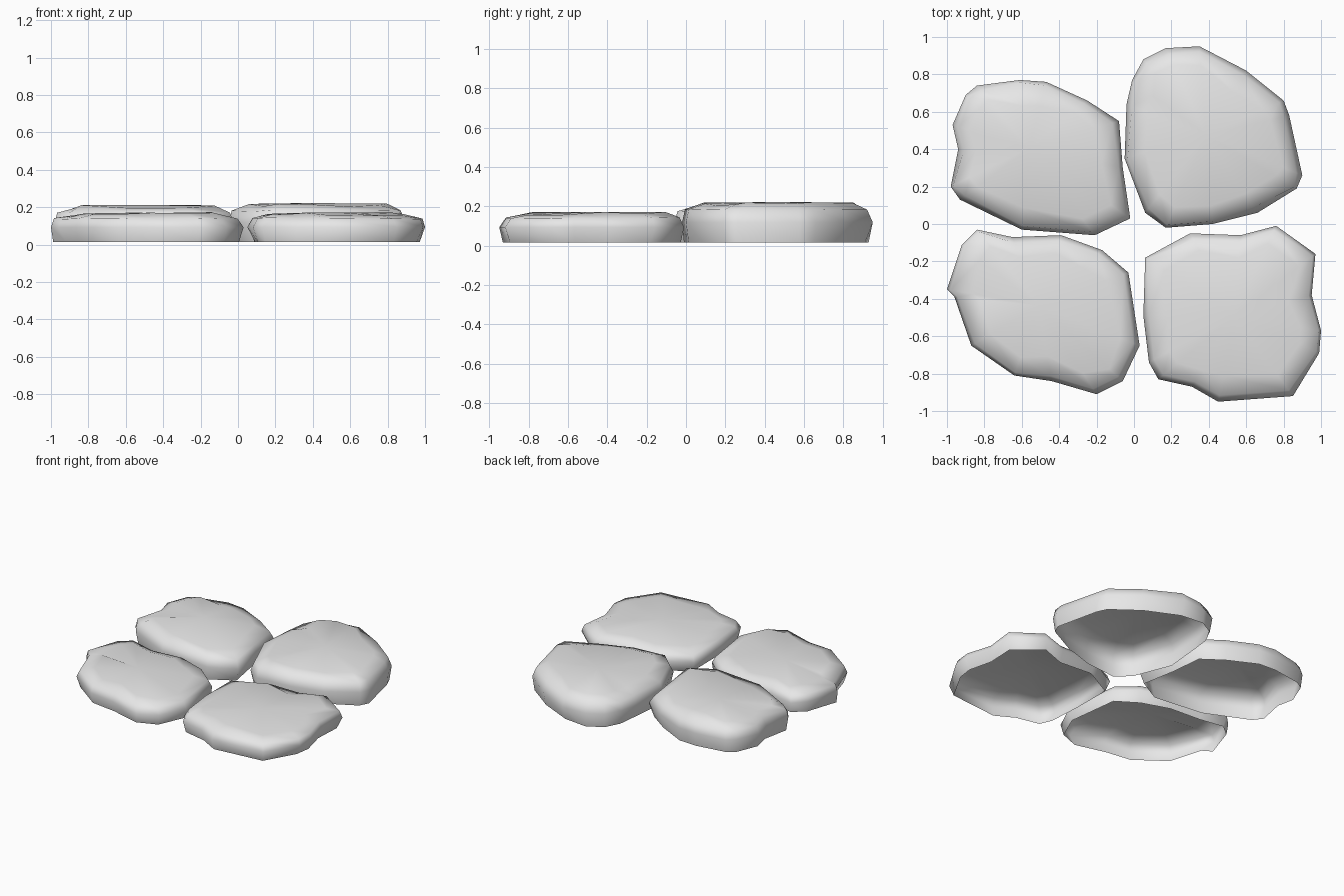
import bpy
import bmesh
import random
from mathutils import Vector

random.seed(4)
default = bpy.data.objects.get("Cube")
if default:
    bpy.data.objects.remove(default, do_unlink=True)

# Single stone colour
stone_grey = bpy.data.materials.new("stone_grey")
stone_grey.use_nodes = True
colour = (0.8, 0.8, 0.8, 1)
stone_grey.diffuse_color = colour
stone_grey.node_tree.nodes["Principled BSDF"].inputs["Base Color"].default_value = colour

BASE = 0.015
# Rings from the open rim up to the crown: inset from the outline, share of height, irregularity
RINGS = [(0.025, 0.0, 0.02), (0.0, 0.5, 0.0), (0.025, 0.8, 0.015), (0.12, 0.95, 0.03)]


def make_stone(name, outline, height):
    """A hollow, open-bottomed paving stone with a rounded shoulder."""
    points = [Vector((x, y, 0)) for x, y in outline]
    centre = sum(points, Vector()) / len(points)
    bm = bmesh.new()

    # Stack of inset outlines
    rings = []
    for inset, level, wobble in RINGS:
        ring = []
        for point in points:
            inward = (centre - point).normalized()
            place = point + inward * (inset + random.uniform(-wobble, wobble) * 0.8)
            lift = random.uniform(-wobble, wobble) * 0.3 if level else 0
            place.z = BASE + (height - BASE) * level + lift
            ring.append(bm.verts.new(place))
        rings.append(ring)

    # Side walls and shoulder
    count = len(points)
    for lower, upper in zip(rings, rings[1:]):
        for i in range(count):
            j = (i + 1) % count
            bm.faces.new((lower[i], lower[j], upper[j], upper[i]))

    # Gently domed crown
    peak = bm.verts.new((centre.x, centre.y, height))
    for i in range(count):
        bm.faces.new((rings[-1][i], rings[-1][(i + 1) % count], peak))

    bmesh.ops.recalc_face_normals(bm, faces=bm.faces)
    if peak.normal.z < 0 or sum(f.normal.z for f in peak.link_faces) < 0:
        bmesh.ops.reverse_faces(bm, faces=bm.faces)
    for face in bm.faces:
        face.smooth = True
    mesh = bpy.data.meshes.new(name)
    bm.to_mesh(mesh)
    bm.free()
    mesh.materials.append(stone_grey)
    stone = bpy.data.objects.new(name, mesh)
    bpy.context.collection.objects.link(stone)
    return stone


# Four irregular stones, each outlined as seen from above
make_stone("back_right_stone", [
    (-.97, .53), (-.9, .69), (-.84, .74), (-.61, .77), (-.47, .76), (-.25, .66),
    (-.08, .55), (-.06, .3), (-.02, .03), (-.21, -.06), (-.6, -.03),
    (-.93, .13), (-.98, .2), (-.94, .4)], 0.212)

make_stone("back_left_stone", [
    (-.04, .64), (-.01, .77), (.05, .88), (.17, .94), (.35, .95), (.6, .82),
    (.8, .66), (.83, .58), (.9, .26), (.87, .19), (.66, .06), (.42, 0),
    (.17, -.02), (.06, .06), (-.05, .35)], 0.222)

make_stone("front_right_stone", [
    (-.84, -.03), (-.65, -.07), (-.39, -.06), (-.17, -.14), (-.03, -.26),
    (.03, -.65), (-.06, -.84), (-.2, -.91), (-.44, -.84), (-.64, -.81),
    (-.87, -.65), (-.96, -.39), (-1, -.35), (-.92, -.11)], 0.17)

make_stone("front_left_stone", [
    (.06, -.18), (.3, -.05), (.57, -.06), (.76, -.01), (.97, -.16), (.95, -.38),
    (1, -.57), (.99, -.69), (.85, -.92), (.45, -.95), (.31, -.87), (.13, -.83),
    (.08, -.74), (.05, -.49)], 0.172)
